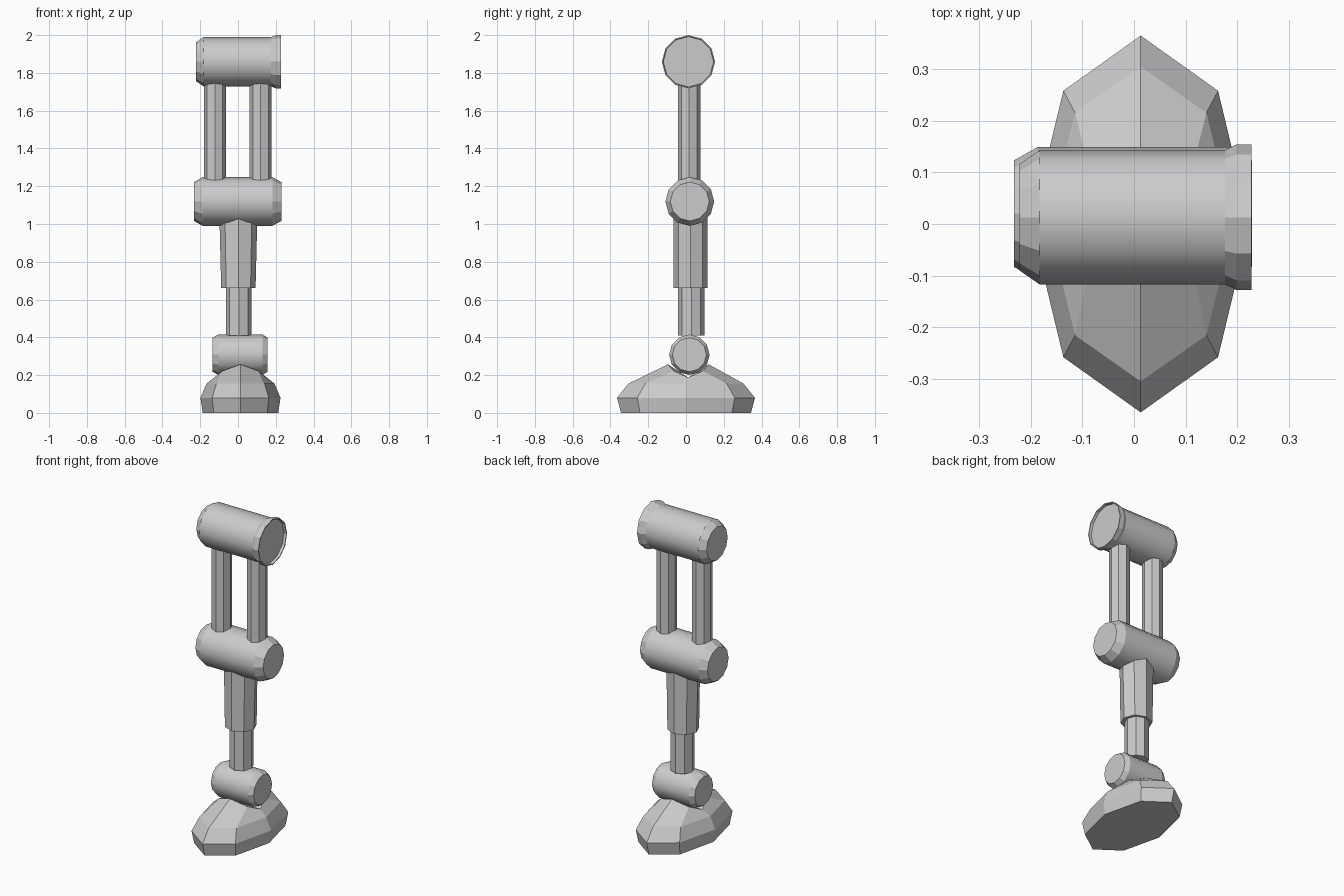
import bpy
from math import sin, cos, pi

if "Cube" in bpy.data.objects:
    bpy.data.objects.remove(bpy.data.objects["Cube"])


def build(name, rings, smooth_bands=(), cap=True):
    """Skin a list of equal vertex rings; smooth only the named bands."""
    n = len(rings[0])
    verts = [v for ring in rings for v in ring]
    faces, smooth = [], []
    for r in range(len(rings) - 1):
        for i in range(n):
            j = (i + 1) % n
            faces.append((r * n + i, r * n + j, (r + 1) * n + j, (r + 1) * n + i))
            smooth.append(r in smooth_bands)
    faces.append(tuple(reversed(range(n))))
    smooth.append(False)
    last = (len(rings) - 1) * n
    if cap is True:
        faces.append(tuple(range(last, last + n)))
        smooth.append(False)
    else:
        verts.append(cap)
        for i in range(n):
            faces.append((last + i, last + (i + 1) % n, len(verts) - 1))
            smooth.append(False)
    mesh = bpy.data.meshes.new(name)
    mesh.from_pydata(verts, [], faces)
    mesh.polygons.foreach_set("use_smooth", smooth)
    mesh.update()
    obj = bpy.data.objects.new(name, mesh)
    bpy.context.collection.objects.link(obj)
    return obj


def barrel(name, y, z, profile, body_band):
    """Twelve-sided joint turned about the x axis from (x, radius) pairs."""
    rings = [[(x, y + r * cos(pi * k / 6), z + r * sin(pi * k / 6)) for k in range(12)]
             for x, r in profile]
    return build(name, rings, (body_band,))


def oval(cx, cy, z, rx, ry):
    return [(cx + rx * cos(pi * k / 4), cy + ry * sin(pi * k / 4), z) for k in range(8)]


def post(name, cx, cy, profile):
    """Eight-sided upright from (z, x radius, y radius) triples."""
    return build(name, [oval(cx, cy, z, rx, ry) for z, rx, ry in profile])


# Hip joint with a chamfered end and a shallow cupped flange
barrel("hip_joint", 0.013, 1.859,
       [(-0.222, 0.103), (-0.183, 0.13), (0.176, 0.13), (0.199, 0.141),
        (0.228, 0.141), (0.228, 0.135), (0.212, 0.133)], 1)

# Knee and ankle joints, chamfered both ends
barrel("knee_joint", 0.02, 1.119,
       [(-0.233, 0.103), (-0.187, 0.129), (0.182, 0.129), (0.229, 0.103)], 1)
barrel("ankle_joint", 0.018, 0.308,
       [(-0.135, 0.09), (-0.104, 0.107), (0.13, 0.107), (0.157, 0.09)], 1)

# Paired thigh struts
for side, x in (("left", -0.122), ("right", 0.12)):
    post("thigh_strut_" + side, x, 0.017, [(1.18, 0.058, 0.059), (1.8, 0.058, 0.059)])

# Telescoping shin
post("upper_shin", 0.002, 0.024, [(0.66, 0.091, 0.089), (1.06, 0.101, 0.089)])
post("lower_shin", 0.004, 0.028, [(0.41, 0.068, 0.07), (0.68, 0.068, 0.07)])

# Foot: stretched octagon, rising to front and back peaks with a saddle between
FX = 0.013
top = [(FX + 0.135 * cos(pi * k / 4), 0.012 + 0.108 * sin(pi * k / 4),
        0.187 + 0.07 * sin(pi * k / 4) ** 2) for k in range(8)]
build("foot", [oval(FX, 0, 0, 0.2, 0.344), oval(FX, 0, 0.08, 0.212, 0.365),
               oval(FX, 0, 0.155, 0.18, 0.305), top], cap=(FX, 0.012, 0.187))
